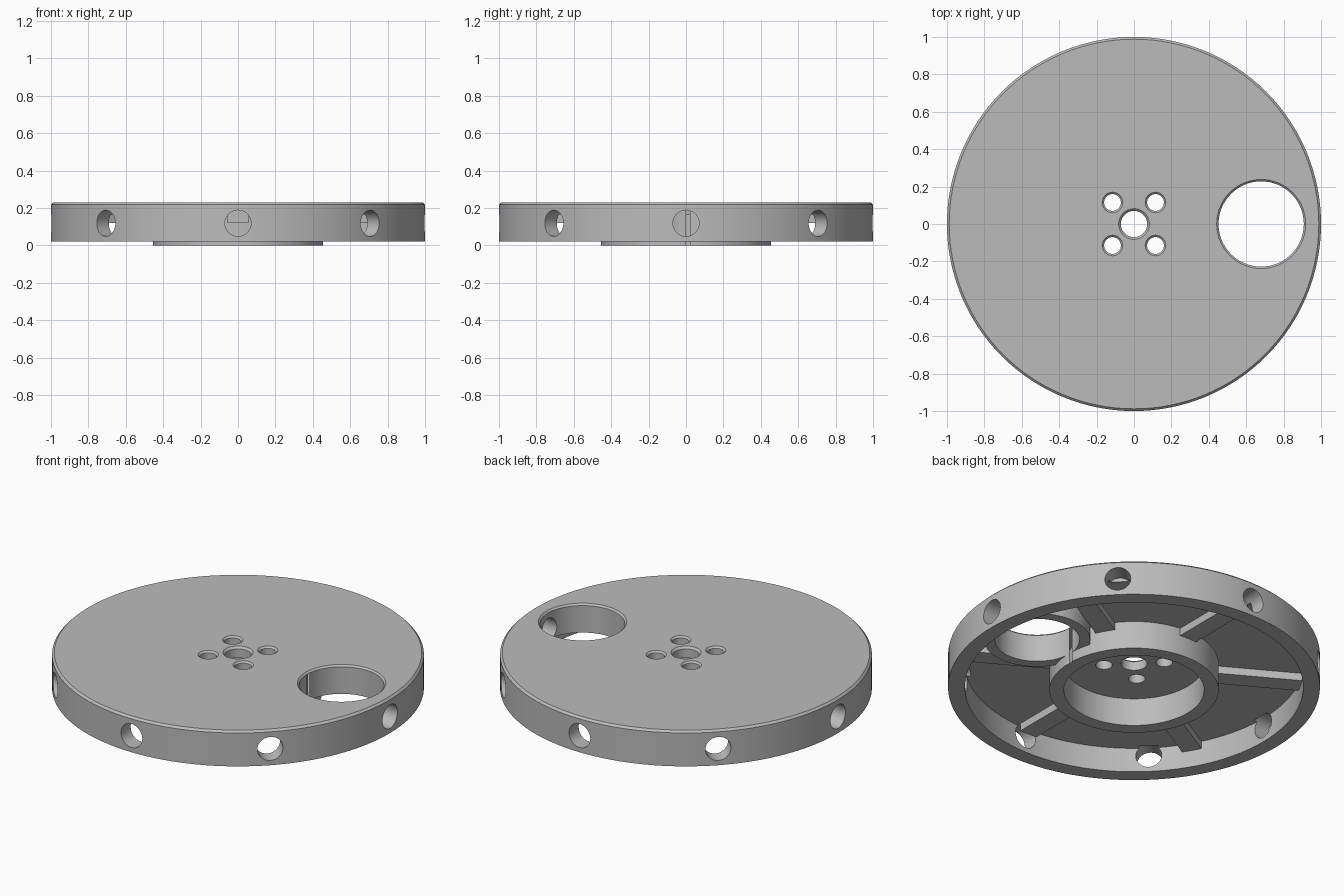
import bpy, bmesh, math
from mathutils import Matrix, Vector

cube = bpy.data.objects.get("Cube")
if cube:
    bpy.data.objects.remove(cube, do_unlink=True)

grey = bpy.data.materials.new("machined_grey")
grey.use_nodes = True
colour = (0.5, 0.5, 0.5, 1)
grey.diffuse_color = colour
grey.node_tree.nodes["Principled BSDF"].inputs["Base Color"].default_value = colour

TOP, RIM_BASE, PLATE_BASE = 0.23, 0.02, 0.165
DISC_R, RIM_R, HUB_R, BORE_R = 1.0, 0.91, 0.455, 0.377


def finish(name, bm):
    bmesh.ops.recalc_face_normals(bm, faces=bm.faces)
    mesh = bpy.data.meshes.new(name)
    bm.to_mesh(mesh)
    bm.free()
    mesh.materials.append(grey)
    obj = bpy.data.objects.new(name, mesh)
    bpy.context.collection.objects.link(obj)
    return obj


def lathe(name, profile, steps, closed=False, matrix=Matrix()):
    """Turn (radius, height) points about z; open profiles get flat caps."""
    bm = bmesh.new()
    rings = []
    for i in range(steps):
        a = math.tau * i / steps
        rings.append([bm.verts.new((r * math.cos(a), r * math.sin(a), z)) for r, z in profile])
    count = len(profile)
    for i in range(steps):
        a, b = rings[i], rings[(i + 1) % steps]
        for j in range(count if closed else count - 1):
            k = (j + 1) % count
            bm.faces.new((a[j], b[j], b[k], a[k]))
    if not closed:
        for j in (0, count - 1):
            bm.faces.new([ring[j] for ring in rings])
    bm.transform(matrix)
    return finish(name, bm)


def box(name, size, centre, angle):
    bm = bmesh.new()
    bmesh.ops.create_cube(bm, size=1)
    bm.transform(Matrix.Rotation(angle, 4, "Z") @ Matrix.Translation(centre)
                 @ Matrix.Diagonal((*size, 1)))
    return finish(name, bm)


def combine(target, other, operation):
    mod = target.modifiers.new(operation, "BOOLEAN")
    mod.operation, mod.solver, mod.object = operation, "EXACT", other
    bpy.context.view_layer.objects.active = target
    bpy.ops.object.modifier_apply(modifier=mod.name)
    bpy.data.objects.remove(other, do_unlink=True)


def drill(name, radius, x, y, chamfer, steps):
    """Vertical through hole with a chamfered upper lip."""
    profile = [(radius, -0.1), (radius, TOP - chamfer),
               (radius + chamfer, TOP), (radius + chamfer, TOP + 0.1)]
    combine(disc, lathe(name, profile, steps, matrix=Matrix.Translation((x, y, 0))), "DIFFERENCE")


# Turned disc: top plate, outer rim and underside hub ring around a centre hole
c = 0.012
disc = lathe("wheel_disc", [
    (0.07, PLATE_BASE), (BORE_R, PLATE_BASE), (BORE_R, 0), (HUB_R, 0),
    (HUB_R, PLATE_BASE), (RIM_R, PLATE_BASE), (RIM_R, RIM_BASE), (DISC_R, RIM_BASE),
    (DISC_R, TOP - c), (DISC_R - c, TOP), (0.07 + c, TOP), (0.07, TOP - c)], 128, closed=True)

# Collar around the large opening
combine(disc, lathe("opening_collar", [(0.286, 0.06), (0.286, 0.2)], 64,
                    matrix=Matrix.Translation((0.68, 0, 0))), "UNION")

# Six radial ribs under the plate
rib_base, rib_top = 0.12, 0.19
for i in range(6):
    inner, outer = HUB_R - 0.04, RIM_R + 0.03
    combine(disc, box("rib", (outer - inner, 0.11, rib_top - rib_base),
                      Vector(((inner + outer) / 2, 0, (rib_base + rib_top) / 2)),
                      math.radians(30 + 60 * i)), "UNION")

# Large opening and four bolt holes
drill("large_opening", 0.228, 0.68, 0, 0.01, 64)
for sx in (-1, 1):
    for sy in (-1, 1):
        drill("bolt_hole", 0.045, 0.115 * sx, 0.115 * sy, 0.01, 32)

# Eight radial holes through the rim
for i in range(8):
    turn = (Matrix.Translation((0, 0, 0.118)) @ Matrix.Rotation(math.tau * i / 8, 4, "Z")
            @ Matrix.Rotation(math.pi / 2, 4, "Y"))
    combine(disc, lathe("rim_hole", [(0.07, 0.885), (0.07, 1.1)], 32, matrix=turn), "DIFFERENCE")

bpy.ops.object.select_all(action="DESELECT")
disc.select_set(True)
bpy.context.view_layer.objects.active = disc
bpy.ops.object.shade_smooth_by_angle(angle=math.radians(25))
